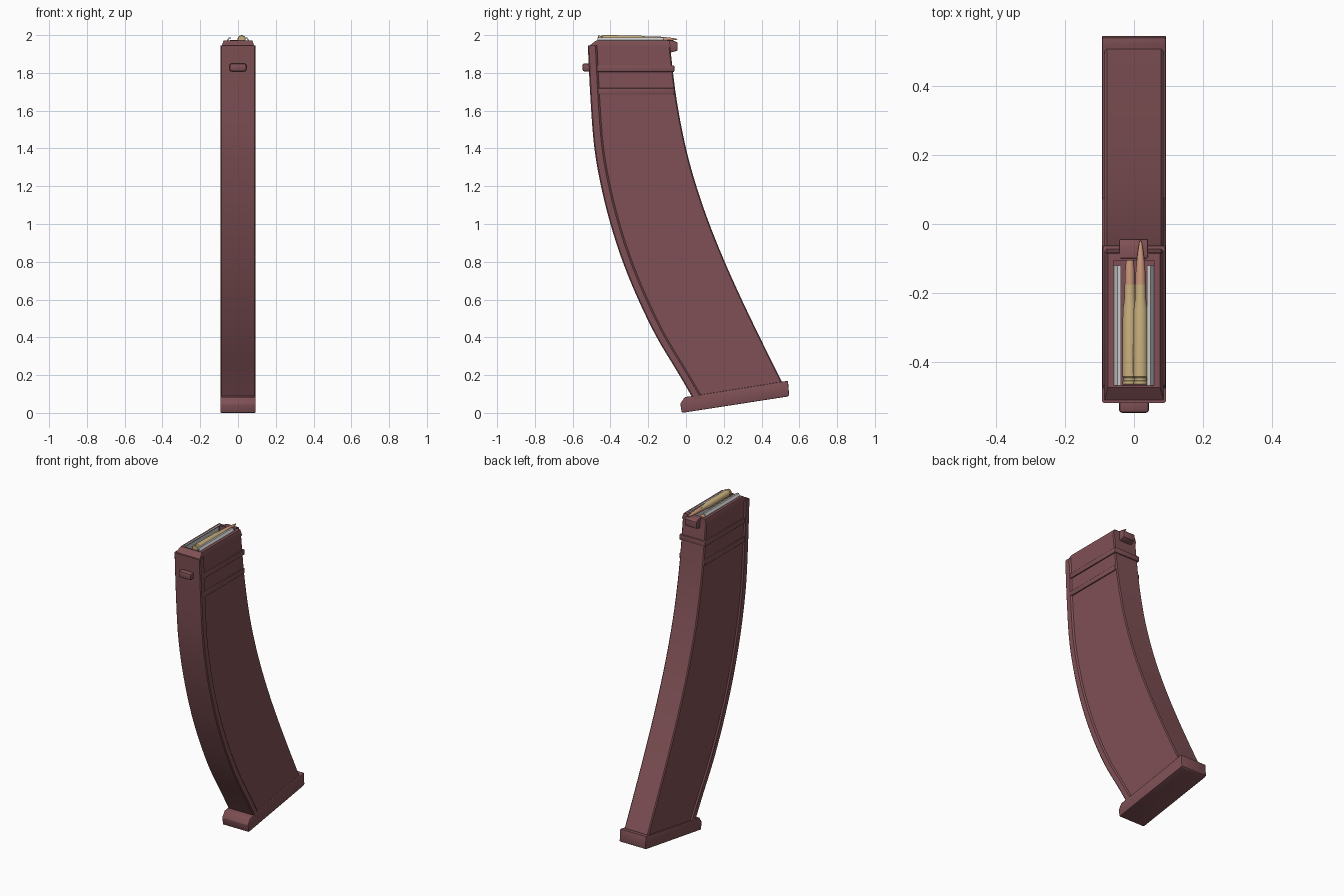
import bpy, bmesh, math
from mathutils import Vector

if "Cube" in bpy.data.objects:
    bpy.data.objects.remove(bpy.data.objects["Cube"])


def material(name, rgb):
    m = bpy.data.materials.new(name)
    m.diffuse_color = (*rgb, 1)
    m.use_nodes = True
    m.node_tree.nodes["Principled BSDF"].inputs["Base Color"].default_value = m.diffuse_color
    return m


MAROON = material("maroon_polymer", (0.21, 0.08, 0.09))
BRASS = material("brass", (0.58, 0.43, 0.21))
COPPER = material("copper", (0.6, 0.31, 0.2))


def finish(name, bm, mat=None, bevel=0.0):
    bmesh.ops.recalc_face_normals(bm, faces=bm.faces)
    if bevel:
        bmesh.ops.bevel(bm, geom=list(bm.edges), offset=bevel, segments=2,
                        profile=0.5, affect='EDGES', clamp_overlap=True)
    me = bpy.data.meshes.new(name)
    bm.to_mesh(me)
    bm.free()
    ob = bpy.data.objects.new(name, me)
    bpy.context.collection.objects.link(ob)
    if mat:
        me.materials.append(mat)
    bpy.ops.object.select_all(action='DESELECT')
    ob.select_set(True)
    bpy.context.view_layer.objects.active = ob
    bpy.ops.object.shade_smooth_by_angle(angle=math.radians(30))
    return ob


def loft(name, rings, mat=None, cap_start=True, cap_end=True, bevel=0.0):
    bm = bmesh.new()
    vs = [[bm.verts.new(p) for p in ring] for ring in rings]
    n = len(vs[0])
    for a, b in zip(vs, vs[1:]):
        for i in range(n):
            j = (i + 1) % n
            bm.faces.new((a[i], a[j], b[j], b[i]))
    if cap_start:
        bm.faces.new(vs[0])
    if cap_end:
        bm.faces.new(vs[-1])
    return finish(name, bm, mat, bevel)


def box(name, x, y, z, mat, bevel):
    ring = lambda zz: [(x[0], y[0], zz), (x[1], y[0], zz), (x[1], y[1], zz), (x[0], y[1], zz)]
    return loft(name, [ring(z[0]), ring(z[1])], mat, bevel=bevel)


def prism_x(name, prof, x0, x1, mat=None, bevel=0.0):
    return loft(name, [[(x, y, z) for y, z in prof] for x in (x0, x1)], mat, bevel=bevel)


# side outline of the curved body: (y, z) from top to bottom
FRONT = [(-.52, 1.945), (-.505, 1.65), (-.485, 1.4), (-.45, 1.2), (-.4, 1.0), (-.335, .8),
         (-.253, .6), (-.155, .4), (-.035, .2), (.04, .07)]
BACK = [(-.085, 1.945), (-.05, 1.66), (0, 1.4), (.055, 1.2), (.124, 1.0), (.205, .8),
        (.295, .6), (.391, .4), (.49, .2), (.52, .14)]


def y_at(pts, z):
    k = next((i for i in range(len(pts) - 1) if z >= pts[i + 1][1]), len(pts) - 2)

    def slope(i):
        a, b = pts[max(i - 1, 0)], pts[min(i + 1, len(pts) - 1)]
        return (b[0] - a[0]) / (b[1] - a[1])
    (y0, z0), (y1, z1) = pts[k], pts[k + 1]
    h = z1 - z0
    t = (z - z0) / h
    return ((2*t**3 - 3*t**2 + 1) * y0 + (t**3 - 2*t**2 + t) * h * slope(k)
            + (3*t**2 - 2*t**3) * y1 + (t**3 - t**2) * h * slope(k + 1))


def stations(section, n=32):
    # section(length) gives (x, distance from front) points
    rings = []
    for i in range(n + 1):
        t = i / n
        zf, zb = 1.945 + (.07 - 1.945) * t, 1.945 + (.14 - 1.945) * t
        f = Vector((0, y_at(FRONT, zf), zf))
        b = Vector((0, y_at(BACK, zb), zb))
        d = (b - f).normalized()
        rings.append([Vector((x, 0, 0)) + f + d * s for x, s in section((b - f).length)])
    return rings


# main body, open at the top under the feed cap
def body_section(l):
    return [(-.085, .01), (.085, .01), (.085, l - .006), (.079, l), (-.079, l), (-.085, l - .006)]


loft("curved_body", stations(body_section), MAROON, cap_start=False)


# raised front spine
def spine_section(l):
    return [(-.088, 0), (.088, 0), (.093, .006), (.093, .04), (.088, .046), (.084, .05),
            (-.084, .05), (-.088, .046), (-.093, .04), (-.093, .006)]


loft("front_spine", stations(spine_section), MAROON)

# feed cap with bevelled rim and inner pocket
def rect(w, y0, y1, z):
    return [(-w, y0, z), (w, y0, z), (w, y1, z), (-w, y1, z)]


loft("feed_cap", [rect(.085, -.512, -.083, 1.935), rect(.085, -.51, -.083, 1.945),
                  rect(.076, -.475, -.085, 1.972), rect(.058, -.468, -.106, 1.972),
                  rect(.058, -.468, -.106, 1.88)], MAROON, cap_start=False)

# side ribs
box("upper_rib", (-.092, .092), (-.475, -.062), (1.805, 1.84), MAROON, .005)
box("lower_rib", (-.092, .092), (-.47, -.062), (1.685, 1.72), MAROON, .005)

# front and rear catches
box("front_catch", (-.044, .044), (-.548, -.5), (1.808, 1.85), MAROON, .01)
prism_x("rear_catch", [(-.1, 1.975), (-.06, 1.969), (-.044, 1.96), (-.044, 1.918),
                       (-.08, 1.908), (-.1, 1.908)], -.043, .041, MAROON, bevel=.004)

# floor plate
prism_x("floor_plate", [(-.03, .048), (-.006, .084), (.04, .09), (.515, .166), (.54, .17),
                        (.546, .092), (.535, .086), (-.022, .0)], -.093, .093, MAROON, bevel=.004)

# metal feed lips
LIP = [(.058, 1.89), (.058, 1.974), (.048, 1.988), (.037, 1.988), (.037, 1.982), (.045, 1.981),
       (.051, 1.97), (.051, 1.89)]
for side, name in ((-1, "feed_lip_left"), (1, "feed_lip_right")):
    loft(name, [[(side * x, y, z) for x, z in LIP] for y in (-.468, -.12)])


# cartridges: case and bullet turned around the y axis
def turned(name, prof, x, z, mat, n=24):
    rings = [[(x + r * math.cos(a), y, z + r * math.sin(a))
              for a in (2 * math.pi * i / n for i in range(n))] for y, r in prof]
    loft(name, rings, mat)


CASE = [(-.466, .019), (-.464, .021), (-.456, .021), (-.454, .018), (-.447, .018), (-.442, .0218),
        (-.25, .0205), (-.215, .0155), (-.175, .0155)]
BULLET = [(-.18, .0145), (-.14, .014), (-.11, .0115), (-.08, .008), (-.055, .004), (-.046, .001)]
for tag, x, z in (("top", .019, 1.978), ("lower", -.012, 1.945)):
    turned(tag + "_cartridge_case", CASE, x, z, BRASS)
    turned(tag + "_bullet", BULLET, x, z, COPPER)
